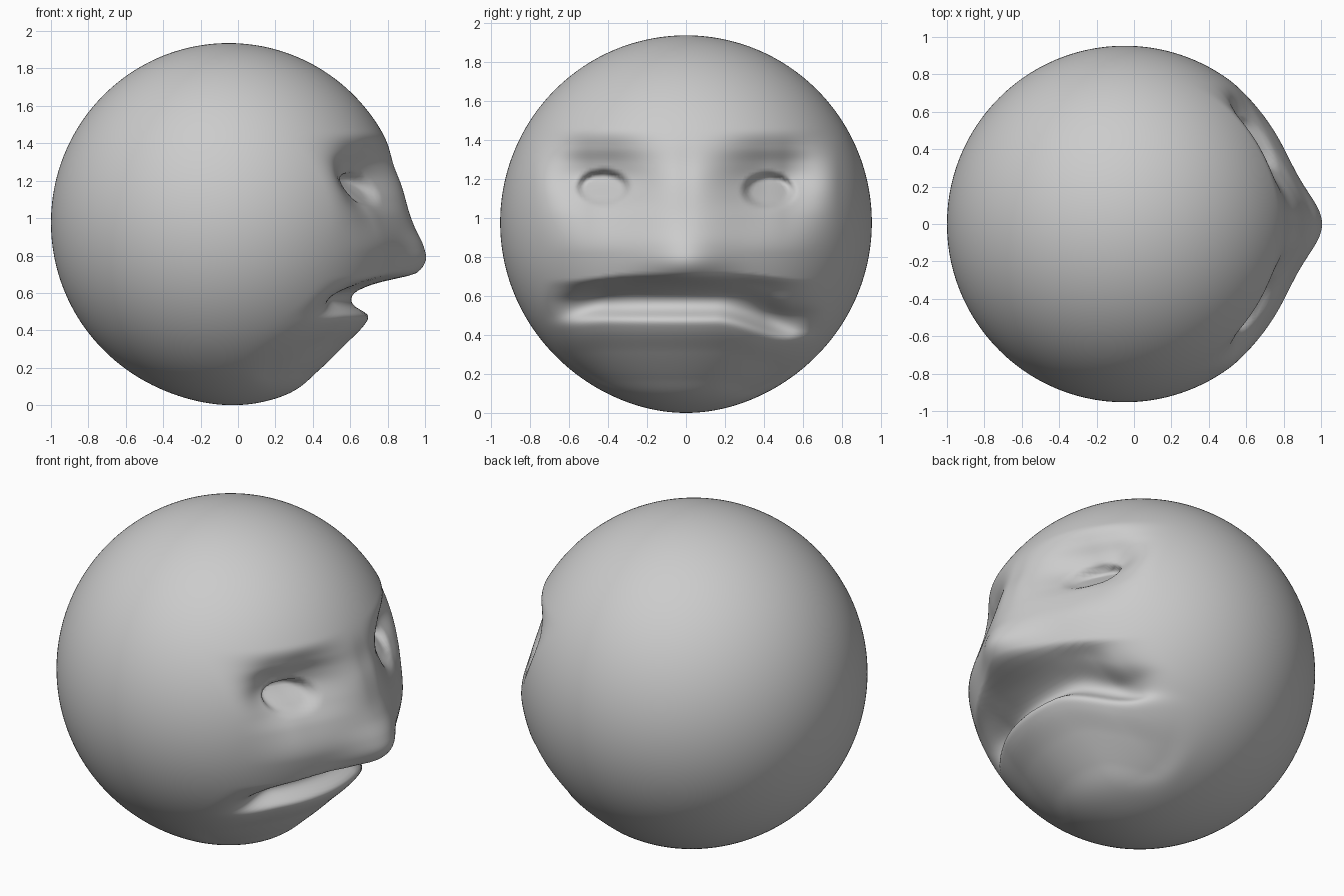
import bpy, bmesh
from math import exp

if "Cube" in bpy.data.objects:
    bpy.data.objects.remove(bpy.data.objects["Cube"])


def step(a, b, t):
    t = max(0.0, min(1.0, (t - a) / (b - a)))
    return t * t * (3 - 2 * t)


def profile(points, t):
    # smooth curve through (position, offset) pairs
    if t <= points[0][0] or t >= points[-1][0]:
        return 0.0
    i = 0
    while t > points[i + 1][0]:
        i += 1

    def slope(j):
        if j == 0 or j == len(points) - 1:
            return 0.0
        (a, u), (b, v) = points[j - 1], points[j + 1]
        return (v - u) / (b - a)

    (a, u), (b, v) = points[i], points[i + 1]
    h = b - a
    k = (t - a) / h
    s = k * k * (3 - 2 * k)
    return u * (1 - s) + v * s + h * (slope(i) * k * (1 - k) ** 2 - slope(i + 1) * k * k * (1 - k))


# forward offsets from the ball, by height
NOSE = [(0.64, 0), (0.70, 0.09), (0.77, 0.125), (0.85, 0.10), (0.95, 0.045), (1.05, 0.012), (1.18, 0)]
MOUTH = [(0.05, 0), (0.18, -0.06), (0.31, -0.075), (0.43, -0.055), (0.48, -0.07), (0.53, -0.17),
         (0.57, -0.205), (0.61, -0.19), (0.66, -0.09), (0.71, 0)]
SOCKET = [(0.82, 0), (1.0, -0.05), (1.10, -0.11), (1.20, -0.16), (1.28, -0.13), (1.36, -0.06), (1.46, 0)]


def offset(y, z):
    a = abs(y)
    d = profile(NOSE, z) * exp(-(y / 0.21) ** 2)
    # wide mouth, drooping more at one corner
    low = (0.10 * step(0.15, 0.55, y) + 0.03 * step(0.4, 0.7, -y)) * step(0.68, 0.52, z)
    high = 0.03 * step(0.25, 0.65, a) * step(0.5, 0.65, z)
    d += profile(MOUTH, z + low + high) * (1 - step(0.40, 0.76, a))
    # brow hollow and eye pit
    d += profile(SOCKET, z) * step(0.04, 0.42, a) * (1 - step(0.50, 0.78, a))
    d -= 0.018 * exp(-((z - 1.28) / 0.10) ** 2) * exp(-(y / 0.2) ** 2)
    ez = 1.15 if y < 0 else 1.135
    r = (((a - 0.425) / 0.135) ** 2 + ((z - ez) / 0.09) ** 2) ** 0.5
    d -= (0.05 + 0.4 * (z - ez)) * (1 - step(0.7, 1.1, r))
    return d


# head: dense ball with the face pressed into its +x side
bm = bmesh.new()
bmesh.ops.create_icosphere(bm, subdivisions=7, radius=0.95)
for v in bm.verts:
    x, y = v.co.x - 0.05, v.co.y * 1.003
    z = 0.975 + v.co.z * 1.01
    front = step(0.0, 0.25, x)
    # chin bulge below
    drop = 0.018 * exp(-((x - 0.06) / 0.36) ** 2 - (y / 0.45) ** 2) * step(0.5, 0.15, z)
    v.co = (x + front * offset(y, z), y, z - drop)
zmin = min(v.co.z for v in bm.verts)
for v in bm.verts:
    v.co.z -= zmin
for f in bm.faces:
    f.smooth = True
mesh = bpy.data.meshes.new("head")
bm.to_mesh(mesh)
bm.free()
head = bpy.data.objects.new("head", mesh)
bpy.context.collection.objects.link(head)
